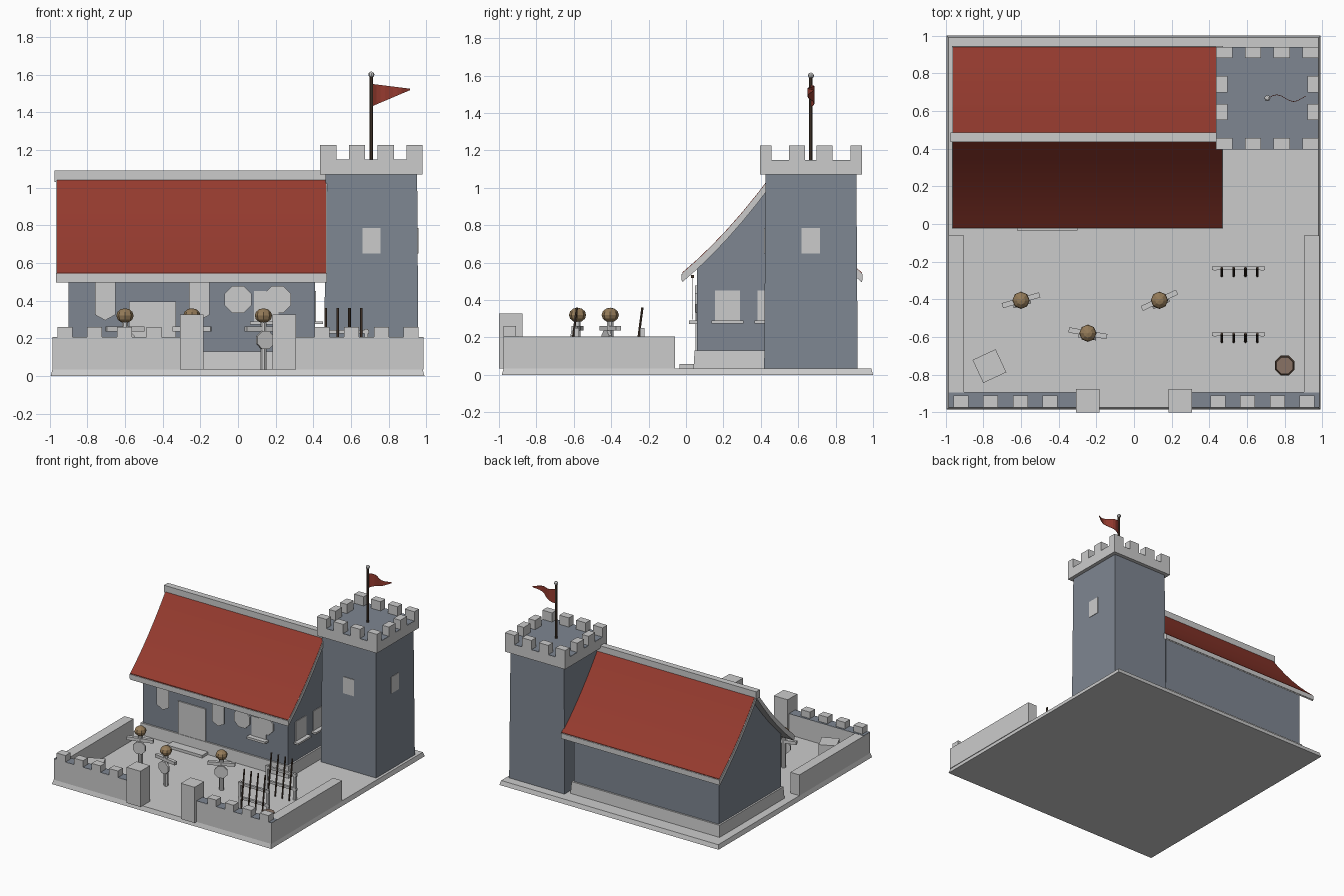
import bpy, bmesh, math
from mathutils import Vector, Matrix

if "Cube" in bpy.data.objects:
    bpy.data.objects.remove(bpy.data.objects["Cube"])


def material(name, rgb):
    m = bpy.data.materials.new(name)
    m.diffuse_color = (*rgb, 1)
    m.use_nodes = True
    m.node_tree.nodes["Principled BSDF"].inputs["Base Color"].default_value = m.diffuse_color
    return m


RED = material("red_cloth_and_tile", (0.30, 0.043, 0.028))
SLATE = material("slate_stone", (0.21, 0.24, 0.285))
WOOD = material("dark_wood", (0.07, 0.045, 0.03))
STRAW = material("straw", (0.30, 0.20, 0.10))
BARREL = material("barrel_wood", (0.25, 0.17, 0.13))


def finish(name, bm, mat=None, smooth=False):
    bmesh.ops.recalc_face_normals(bm, faces=bm.faces)
    me = bpy.data.meshes.new(name)
    bm.to_mesh(me)
    bm.free()
    ob = bpy.data.objects.new(name, me)
    bpy.context.collection.objects.link(ob)
    if mat:
        me.materials.append(mat)
    if smooth:
        bpy.ops.object.select_all(action='DESELECT')
        ob.select_set(True)
        bpy.context.view_layer.objects.active = ob
        bpy.ops.object.shade_smooth_by_angle(angle=math.radians(30))
    return ob


def box(name, x, y, z, mat=None, taper=0.0, turn=0.0):
    """Box from (min, max) ranges; taper insets the top, turn spins it about its centre."""
    bm = bmesh.new()
    c = Vector((sum(x) / 2, sum(y) / 2, sum(z) / 2))
    size = Vector((x[1] - x[0], y[1] - y[0], z[1] - z[0]))
    bmesh.ops.create_cube(bm, size=1)
    for v in bm.verts:
        inset = taper if v.co.z > 0 else 0
        v.co = Vector([v.co[i] * (size[i] - (2 * inset if i < 2 else 0)) for i in range(3)])
    bm.transform(Matrix.Translation(c) @ Matrix.Rotation(turn, 4, 'Z'))
    return finish(name, bm, mat)


def prism(name, pts, axis, a, b, mat=None, smooth=False):
    """Extrude a flat profile: axis X takes (y, z) points, axis Y takes (x, z) points."""
    bm = bmesh.new()
    place = (lambda p, t: (t, p[0], p[1])) if axis == 'X' else (lambda p, t: (p[0], t, p[1]))
    lo = [bm.verts.new(place(p, a)) for p in pts]
    hi = [bm.verts.new(place(p, b)) for p in pts]
    bm.faces.new(lo)
    bm.faces.new(hi)
    for i in range(len(pts)):
        j = (i + 1) % len(pts)
        bm.faces.new((lo[i], lo[j], hi[j], hi[i]))
    return finish(name, bm, mat, smooth)


def rod(name, p, q, r, mat=None, sides=8, r2=None):
    p, q = Vector(p), Vector(q)
    d = q - p
    bm = bmesh.new()
    bmesh.ops.create_cone(bm, cap_ends=True, segments=sides, radius1=r,
                          radius2=r if r2 is None else r2, depth=d.length)
    spin = Matrix.Rotation(math.pi / sides, 4, 'Z')
    bm.transform(Matrix.Translation((p + q) / 2) @ d.to_track_quat('Z', 'Y').to_matrix().to_4x4() @ spin)
    return finish(name, bm, mat)


def ball(name, c, r, mat=None, flat=1.0):
    bm = bmesh.new()
    bmesh.ops.create_uvsphere(bm, u_segments=8, v_segments=6, radius=r)
    bm.transform(Matrix.Translation(c) @ Matrix.Diagonal((1, 1, flat, 1)))
    return finish(name, bm, mat)


G = 0.035  # yard level
box("base_slab", (-0.995, 0.99), (-0.985, 1.0), (0, G), taper=0.01)

# Hall: plinth, walls with gables, curved roof
box("hall_plinth", (-0.92, 0.43), (0.04, 0.88), (G, 0.13), taper=0.006)
MID, N = 0.46, 6


def slope(t):  # roof height rises faster towards the ridge
    return 0.545 + 0.40 * t + 0.125 * t * t


def roof_line(off, reach=0.48):
    """Roof profile from the front eave over the ridge to the back eave."""
    half = []
    for i in range(N + 1):
        y = MID - reach + reach * i / N
        half.append((y, slope((y - MID + 0.48) / 0.48) + off))
    return half + [(2 * MID - y, z) for y, z in reversed(half[:-1])]


prism("hall_walls", [(0.06, 0.12)] + roof_line(-0.045, 0.40) + [(0.86, 0.12)], 'X', -0.90, 0.41, SLATE)
prism("roof_underlay", roof_line(-0.002) + roof_line(-0.05)[::-1], 'X', -0.965, 0.472)
prism("roof_tiles", roof_line(0.002) + roof_line(-0.012)[::-1], 'X', -0.96, 0.468, RED, True)
for name, y in (("front", (-0.024, -0.008)), ("back", (0.928, 0.944))):
    box(name + "_eave_trim", (-0.965, 0.472), y, (0.505, 0.54))
box("roof_ridge", (-0.975, 0.485), (MID - 0.025, MID + 0.025), (1.03, 1.09))

# Hall front: door, step, banners, shields, windows
box("door", (-0.58, -0.33), (0.05, 0.07), (G, 0.395))
box("door_step", (-0.62, -0.30), (-0.035, 0.05), (G, 0.057))
for cx in (-0.705, -0.205):
    prism("banner", [(cx - 0.055, 0.525), (cx - 0.055, 0.325), (cx, 0.295),
                     (cx + 0.055, 0.325), (cx + 0.055, 0.525)], 'Y', 0.034, 0.037)
    box("banner_rod", (cx - 0.07, cx + 0.07), (0.027, 0.043), (0.517, 0.533), WOOD)
for cx in (0.0, 0.21):
    rod("wall_shield", (cx, 0.07, 0.405), (cx, 0.048, 0.405), 0.078)
box("front_window", (0.085, 0.215), (0.054, 0.07), (0.29, 0.45))
box("front_window_sill", (0.065, 0.235), (0.015, 0.07), (0.272, 0.29))
for cy in (0.222, 0.45):
    box("side_window", (0.40, 0.415), (cy - 0.068, cy + 0.068), (0.29, 0.45))
    box("side_window_sill", (0.40, 0.45), (cy - 0.085, cy + 0.085), (0.275, 0.29))

# Tower with crenellated crown
TX, TY = 0.708, 0.668
box("tower", (TX - 0.25, TX + 0.25), (TY - 0.25, TY + 0.25), (G, 1.08), SLATE, taper=0.007)
box("tower_crown", (TX - 0.272, TX + 0.272), (TY - 0.272, TY + 0.272), (1.07, 1.147))
box("tower_floor", (TX - 0.271, TX + 0.271), (TY - 0.271, TY + 0.271), (1.14, 1.15), SLATE)
for i in range(4):
    for j in range(4):
        if i in (0, 3) or j in (0, 3):
            wx, wy = (0.043, 0.03) if j in (0, 3) else (0.03, 0.043)
            cx = TX + (i - 1.5) / 1.5 * (0.272 - (0.03 if j in (1, 2) else 0.043))
            cy = TY + (j - 1.5) / 1.5 * 0.242
            if j in (1, 2):
                cy = TY + (j - 1.5) * 0.147
            box("tower_merlon", (cx - wx, cx + wx), (cy - wy, cy + wy), (1.14, 1.225))
box("tower_front_window", (TX - 0.048, TX + 0.048), (0.418, 0.44), (0.65, 0.785))
box("tower_side_window", (0.935, 0.957), (TY - 0.05, TY + 0.048), (0.65, 0.785))

# Flag: thin rippling pennant
rod("flag_pole", (TX, TY, 1.1), (TX, TY, 1.59), 0.01, WOOD)
ball("pole_finial", (TX, TY, 1.6), 0.016)
bm = bmesh.new()
rows = []
for i in range(10):
    t = i / 9
    x, y = TX + 0.005 + 0.2 * t, TY + 0.018 * math.sin(t * 7)
    hi, lo = 1.55 - 0.025 * t, 1.432 + 0.085 * t
    rows.append([bm.verts.new((x, y + s, z)) for s in (-0.0015, 0.0015) for z in (lo, hi)])
for a, b in zip(rows, rows[1:]):
    for p, q in ((0, 1), (1, 3), (3, 2), (2, 0)):
        bm.faces.new((a[p], a[q], b[q], b[p]))
for r in (rows[0], rows[-1]):
    bm.faces.new((r[0], r[1], r[3], r[2]))
finish("flag", bm, RED)

# Yard walls and gate posts
for s in (-1, 1):
    span = lambda a, b: tuple(sorted((s * a, s * b)))
    box("side_wall", span(0.903, 0.985), (-0.96, -0.06), (G, 0.205))
    box("front_wall", span(0.25, 0.985), (-0.975, -0.893), (G, 0.205))
    box("wall_walk", span(0.25, 0.984), (-0.974, -0.894), (0.20, 0.207), SLATE)
    box("gate_post", span(0.183, 0.307), (-1.0, -0.875), (G, 0.327))
    for k in range(4):
        c = 0.445 + 0.158 * k
        box("wall_merlon", span(c - 0.04, c + 0.04), (-0.975, -0.91), (0.20, 0.26))

# Training dummies
for x, y, deg in ((-0.60, -0.405, 16), (-0.245, -0.58, -10), (0.135, -0.405, 25)):
    a = math.radians(deg)
    f = Vector((math.sin(a), -math.cos(a), 0))
    c = Vector((x, y, 0.19))
    rod("dummy_post", (x, y, 0.02), (x, y, 0.30), 0.018)
    box("dummy_arms", (x - 0.103, x + 0.103), (y - 0.014, y + 0.014), (0.236, 0.262), turn=a)
    rod("dummy_shield", c + f * 0.012, c + f * 0.03, 0.052)
    ball("dummy_head", (x, y, 0.32), 0.046, STRAW, 0.85)

# Weapon racks with leaning spears
for y in (-0.235, -0.585):
    for x in (0.43, 0.68):
        box("rack_post", (x - 0.009, x + 0.009), (y - 0.012, y + 0.012), (G, 0.25))
    for z in (0.12, 0.235):
        box("rack_bar", (0.415, 0.695), (y - 0.009, y + 0.009), (z - 0.01, z + 0.01))
    for i in range(4):
        x = 0.466 + 0.063 * i
        rod("spear", (x, y - 0.04, G), (x, y + 0.002, 0.36), 0.007, WOOD, 6)

# Barrel and crate
B = (0.80, -0.752)
for z0, z1, r0, r1 in ((G, 0.10, 0.046, 0.055), (0.10, 0.165, 0.055, 0.048)):
    rod("barrel", (*B, z0), (*B, z1), r0, BARREL, 8, r1)
for z in (0.06, 0.13):
    rod("barrel_hoop", (*B, z), (*B, z + 0.014), 0.057, WOOD, 8)
box("crate", (-0.835, -0.70), (-0.822, -0.687), (G, 0.155), turn=math.radians(25))
